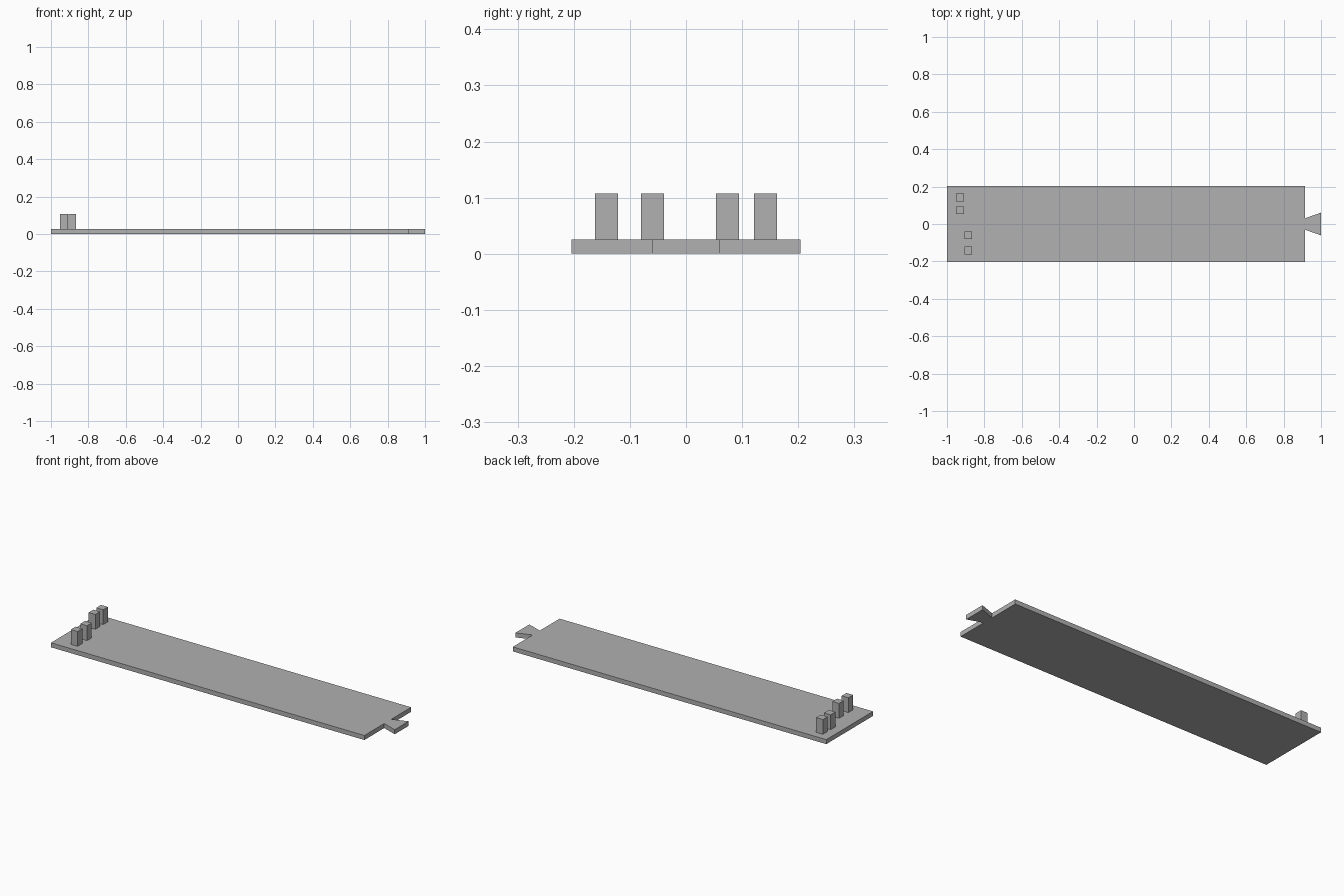
import bpy
import bmesh

cube = bpy.data.objects.get("Cube")
if cube:
    bpy.data.objects.remove(cube, do_unlink=True)

# Single flat grey
GREY = (0.44, 0.44, 0.44, 1.0)
grey = bpy.data.materials.new("plain_grey")
grey.use_nodes = True
grey.diffuse_color = GREY
grey.node_tree.nodes["Principled BSDF"].inputs["Base Color"].default_value = GREY


def prism(name, outline, bottom, top):
    """Extrude a counter-clockwise xy outline from bottom to top."""
    bm = bmesh.new()
    face = bm.faces.new([bm.verts.new((x, y, bottom)) for x, y in outline])
    result = bmesh.ops.extrude_face_region(bm, geom=[face])
    raised = [v for v in result["geom"] if isinstance(v, bmesh.types.BMVert)]
    bmesh.ops.translate(bm, verts=raised, vec=(0, 0, top - bottom))
    bmesh.ops.recalc_face_normals(bm, faces=bm.faces)
    mesh = bpy.data.meshes.new(name)
    bm.to_mesh(mesh)
    bm.free()
    mesh.materials.append(grey)
    obj = bpy.data.objects.new(name, mesh)
    bpy.context.collection.objects.link(obj)
    return obj


THICK = 0.025
PEG_TOP = 0.107
PEG_HALF = 0.0205

# Plank with a dovetail tab, its outline mirrored across y
half = [(-1, 0.204), (0.915, 0.204), (0.915, 0.031), (1, 0.061)]
prism("plank", [(x, -y) for x, y in half] + half[::-1], 0, THICK)

# Two staggered pairs of square pegs
pegs = [("front_outer_peg", -0.887, -0.142), ("front_inner_peg", -0.887, -0.06),
        ("back_inner_peg", -0.93, 0.074), ("back_outer_peg", -0.93, 0.142)]
for name, px, py in pegs:
    corners = [(-1, -1), (1, -1), (1, 1), (-1, 1)]
    prism(name, [(px + sx * PEG_HALF, py + sy * PEG_HALF) for sx, sy in corners],
          THICK, PEG_TOP)
